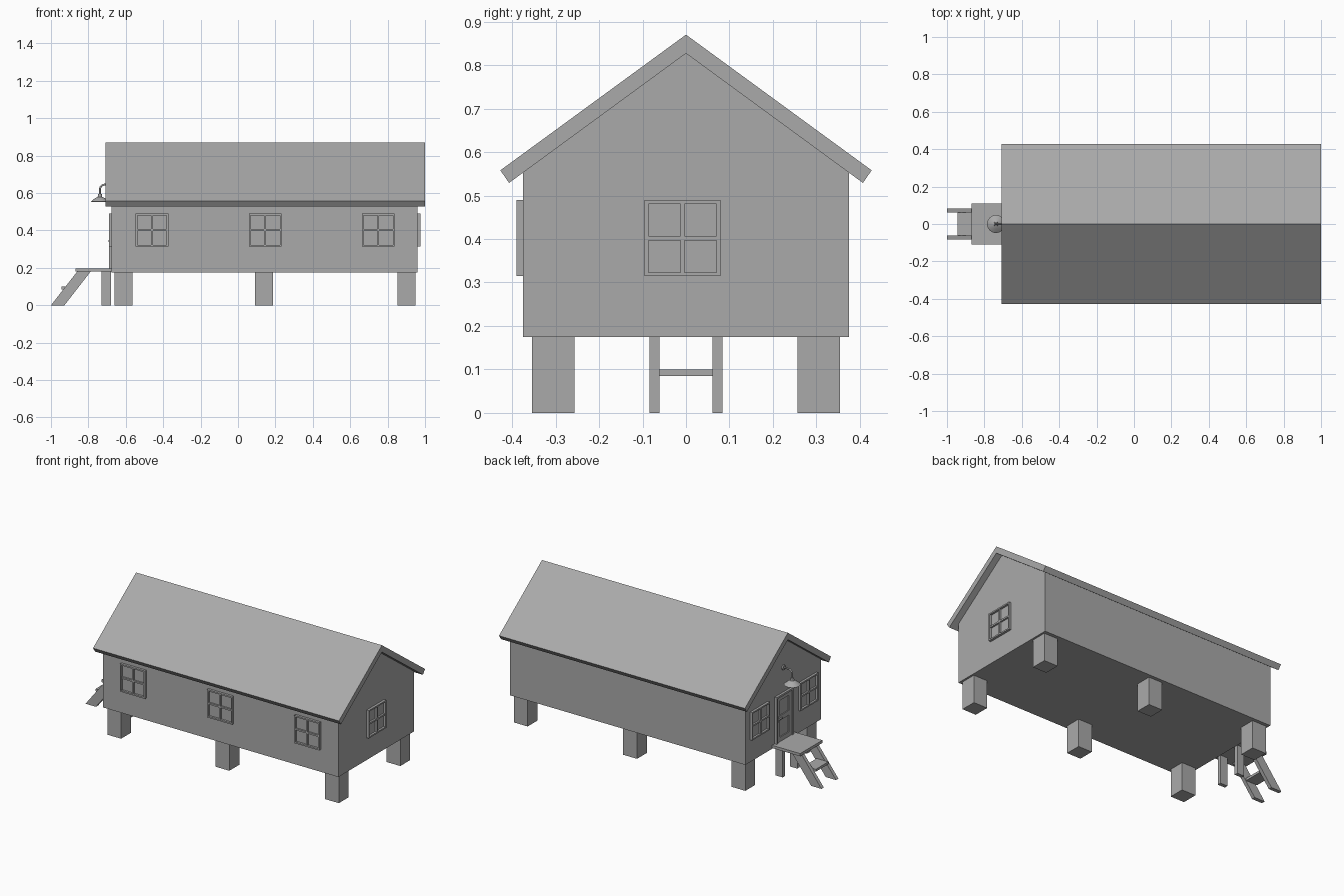
import bpy, bmesh, math
from mathutils import Matrix, Vector

cube = bpy.data.objects.get("Cube")
if cube:
    bpy.data.objects.remove(cube, do_unlink=True)

grey = bpy.data.materials.new("plain_grey")
grey.use_nodes = True
COLOUR = (0.4, 0.4, 0.4, 1)
grey.diffuse_color = COLOUR
grey.node_tree.nodes["Principled BSDF"].inputs["Base Color"].default_value = COLOUR


def finish(name, bm):
    bmesh.ops.recalc_face_normals(bm, faces=bm.faces)
    mesh = bpy.data.meshes.new(name)
    bm.to_mesh(mesh)
    bm.free()
    mesh.materials.append(grey)
    obj = bpy.data.objects.new(name, mesh)
    bpy.context.collection.objects.link(obj)
    return obj


def add_box(bm, x, y, z):
    """Box from (low, high) ranges on each axis."""
    centre = Vector([(a + b) / 2 for a, b in (x, y, z)])
    size = [b - a for a, b in (x, y, z)]
    bmesh.ops.create_cube(bm, size=1, matrix=Matrix.Translation(centre) @ Matrix.Diagonal((*size, 1)))


def box(name, x, y, z):
    bm = bmesh.new()
    add_box(bm, x, y, z)
    return finish(name, bm)


def prism(name, profile, axis, low, high):
    """Extrude a two-value profile along x or y."""
    bm = bmesh.new()
    place = (lambda a, b: (low, a, b)) if axis == "x" else (lambda a, b: (a, low, b))
    face = bm.faces.new([bm.verts.new(place(a, b)) for a, b in profile])
    new = bmesh.ops.extrude_face_region(bm, geom=[face])["geom"]
    move = (high - low, 0, 0) if axis == "x" else (0, high - low, 0)
    bmesh.ops.translate(bm, vec=move, verts=[v for v in new if isinstance(v, bmesh.types.BMVert)])
    return finish(name, bm)


def smooth(obj):
    bpy.ops.object.select_all(action="DESELECT")
    obj.select_set(True)
    bpy.context.view_layer.objects.active = obj
    bpy.ops.object.shade_smooth_by_angle(angle=math.radians(35))


# House body and roof
LEFT, RIGHT, SIDE, FLOOR = -0.675, 0.96, 0.375, 0.175
prism("house_body", [(-SIDE, FLOOR), (SIDE, FLOOR), (SIDE, 0.553), (0, 0.827), (-SIDE, 0.553)],
      "x", LEFT, RIGHT)
prism("roof", [(-0.427, 0.558), (0, 0.87), (0.427, 0.558), (0.407, 0.529), (0, 0.827), (-0.407, 0.529)],
      "x", -0.708, 1.0)

# Piers
for place, x in (("left", -0.612), ("middle", 0.14), ("right", 0.9)):
    for end, s in (("front", -1), ("back", 1)):
        y = s * 0.305
        box(f"pier_{end}_{place}", (x - 0.048, x + 0.048), (y - 0.049, y + 0.049), (0, FLOOR))


# Windows: outer frame, cross bars and recessed sashes, facing -y before turning
def window(name, x, y, turn):
    bm = bmesh.new()
    half, rim, depth = 0.0875, 0.009, 0.015
    for s in (-1, 1):
        rail = sorted((s * half, s * (half - rim)))
        add_box(bm, rail, (-depth, 0), (-half, half))
        add_box(bm, (rim - half, half - rim), (-depth, 0), rail)
    bar = 0.005
    add_box(bm, (-bar, bar), (-depth + 0.002, 0), (rim - half, half - rim))
    for s in (-1, 1):
        side = sorted((s * bar, s * (half - rim)))
        add_box(bm, side, (-depth + 0.002, 0), (-bar, bar))
    add_box(bm, (-half + rim, half - rim), (-0.002, 0), (-half + rim, half - rim))
    obj = finish(name, bm)
    obj.location = (x, y, 0.402)
    obj.rotation_euler.z = math.radians(turn)


for place, x in (("left", -0.46), ("middle", 0.145), ("right", 0.75)):
    window(f"front_window_{place}", x, -SIDE, 0)
window("right_end_window", RIGHT, -0.008, 90)
window("left_end_window_front", LEFT, -0.24, -90)
window("left_end_window_back", LEFT, 0.24, -90)

# Door with frame, lower panel, glazed opening and handle
DOOR, TOP = 0.085, 0.49
bm = bmesh.new()
for s in (-1, 1):
    add_box(bm, (LEFT - 0.015, LEFT), sorted((s * DOOR, s * (DOOR - 0.012))), (0.197, TOP))
add_box(bm, (LEFT - 0.015, LEFT), (-DOOR + 0.012, DOOR - 0.012), (TOP - 0.012, TOP))
finish("door_frame", bm)

bm = bmesh.new()
add_box(bm, (LEFT - 0.003, LEFT), (-0.073, 0.073), (0.197, 0.478))
for s in (-1, 1):
    add_box(bm, (LEFT - 0.009, LEFT), sorted((s * 0.073, s * 0.045)), (0.197, 0.478))
for z in ((0.197, 0.225), (0.33, 0.36), (0.455, 0.478)):
    add_box(bm, (LEFT - 0.009, LEFT), (-0.045, 0.045), z)
finish("door", bm)

bm = bmesh.new()
add_box(bm, (LEFT - 0.012, LEFT), (0.052, 0.064), (0.325, 0.36))
add_box(bm, (LEFT - 0.02, LEFT - 0.012), (0.03, 0.062), (0.34, 0.347))
finish("door_handle", bm)

# Porch landing, its legs and the stairs
box("porch_landing", (-0.87, LEFT), (-0.11, 0.11), (0.18, 0.197))
for place, s in (("front", -1), ("back", 1)):
    low, high = sorted((s * 0.061, s * 0.084))
    box(f"porch_leg_{place}", (-0.73, -0.68), (low, high), (0, 0.18))
    prism(f"stair_side_{place}", [(-1, 0), (-0.928, 0), (-0.788, 0.18), (-0.86, 0.18)], "y", low, high)
box("stair_tread", (-0.945, -0.865), (-0.062, 0.062), (0.085, 0.1))

# Lamp over the door: bent arm, wall mount and spun shade
LAMP = -0.738
curve = bpy.data.curves.new("lamp_arm", "CURVE")
curve.dimensions = "3D"
curve.bevel_depth = 0.005
curve.bevel_resolution = 2
curve.use_fill_caps = True
bend = [(LAMP + 0.025 * (1 - math.cos(a)), 0.62 + 0.025 * math.sin(a))
        for a in (i * math.pi / 12 for i in range(7))]
path = [(LAMP, 0.57)] + bend + [(LEFT, 0.645)]
spline = curve.splines.new("POLY")
spline.points.add(len(path) - 1)
for point, (x, z) in zip(spline.points, path):
    point.co = (x, 0, z, 1)
curve.materials.append(grey)
bpy.context.collection.objects.link(bpy.data.objects.new("lamp_arm", curve))

bm = bmesh.new()
bmesh.ops.create_cone(bm, cap_ends=True, segments=24, radius1=0.016, radius2=0.016, depth=0.008,
                      matrix=Matrix.Translation((LEFT - 0.004, 0, 0.645)) @ Matrix.Rotation(math.pi / 2, 4, "Y"))
smooth(finish("lamp_wall_mount", bm))

bm = bmesh.new()
profile = [(0, 0.596), (0.011, 0.594), (0.012, 0.58), (0.026, 0.573), (0.048, 0.555),
           (0.046, 0.553), (0.024, 0.569), (0, 0.572)]
verts = [bm.verts.new((LAMP + r, 0, z)) for r, z in profile]
edges = [bm.edges.new(pair) for pair in zip(verts, verts[1:])]
bmesh.ops.spin(bm, geom=verts + edges, cent=(LAMP, 0, 0), axis=(0, 0, 1),
               angle=2 * math.pi, steps=24, use_duplicate=False)
bmesh.ops.remove_doubles(bm, verts=bm.verts, dist=0.0005)
smooth(finish("lamp_shade", bm))
